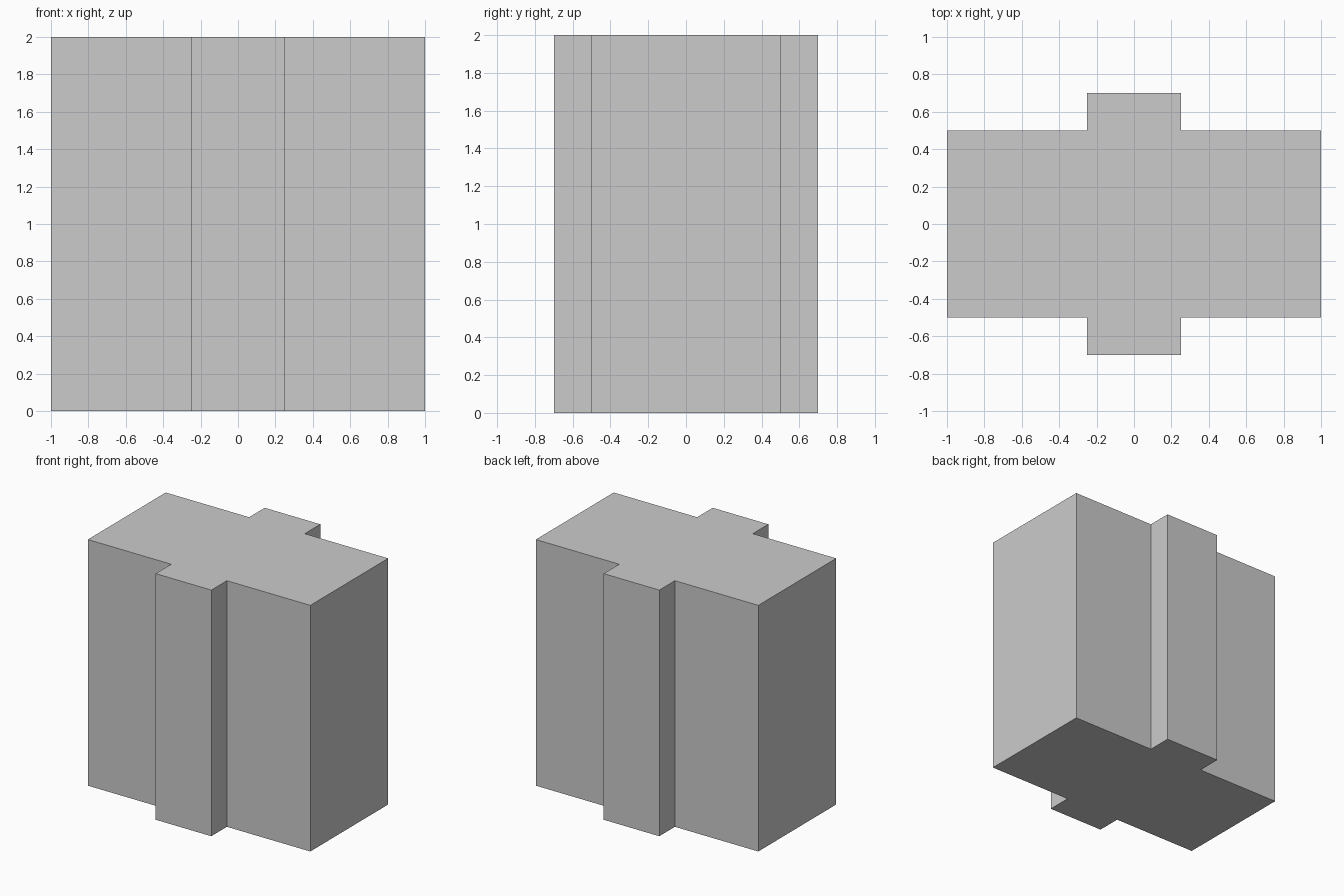
import bpy
import bmesh

if "Cube" in bpy.data.objects:
    bpy.data.objects.remove(bpy.data.objects["Cube"])

HEIGHT = 2.0
# One quarter of the plan outline, mirrored to the other three
quarter = [(1.0, 0.5), (0.25, 0.5), (0.25, 0.7)]
right_to_left = quarter + [(-x, y) for x, y in reversed(quarter)]
outline = right_to_left + [(-x, -y) for x, y in right_to_left]

# Block with a full-height rib on front and back
bm = bmesh.new()
base = bm.faces.new([bm.verts.new((x, y, 0)) for x, y in outline])
extruded = bmesh.ops.extrude_face_region(bm, geom=[base], use_keep_orig=True)
top_verts = [v for v in extruded["geom"] if isinstance(v, bmesh.types.BMVert)]
bmesh.ops.translate(bm, verts=top_verts, vec=(0, 0, HEIGHT))
bmesh.ops.recalc_face_normals(bm, faces=bm.faces)

mesh = bpy.data.meshes.new("ribbed_block")
bm.to_mesh(mesh)
bm.free()
bpy.context.collection.objects.link(bpy.data.objects.new("ribbed_block", mesh))
